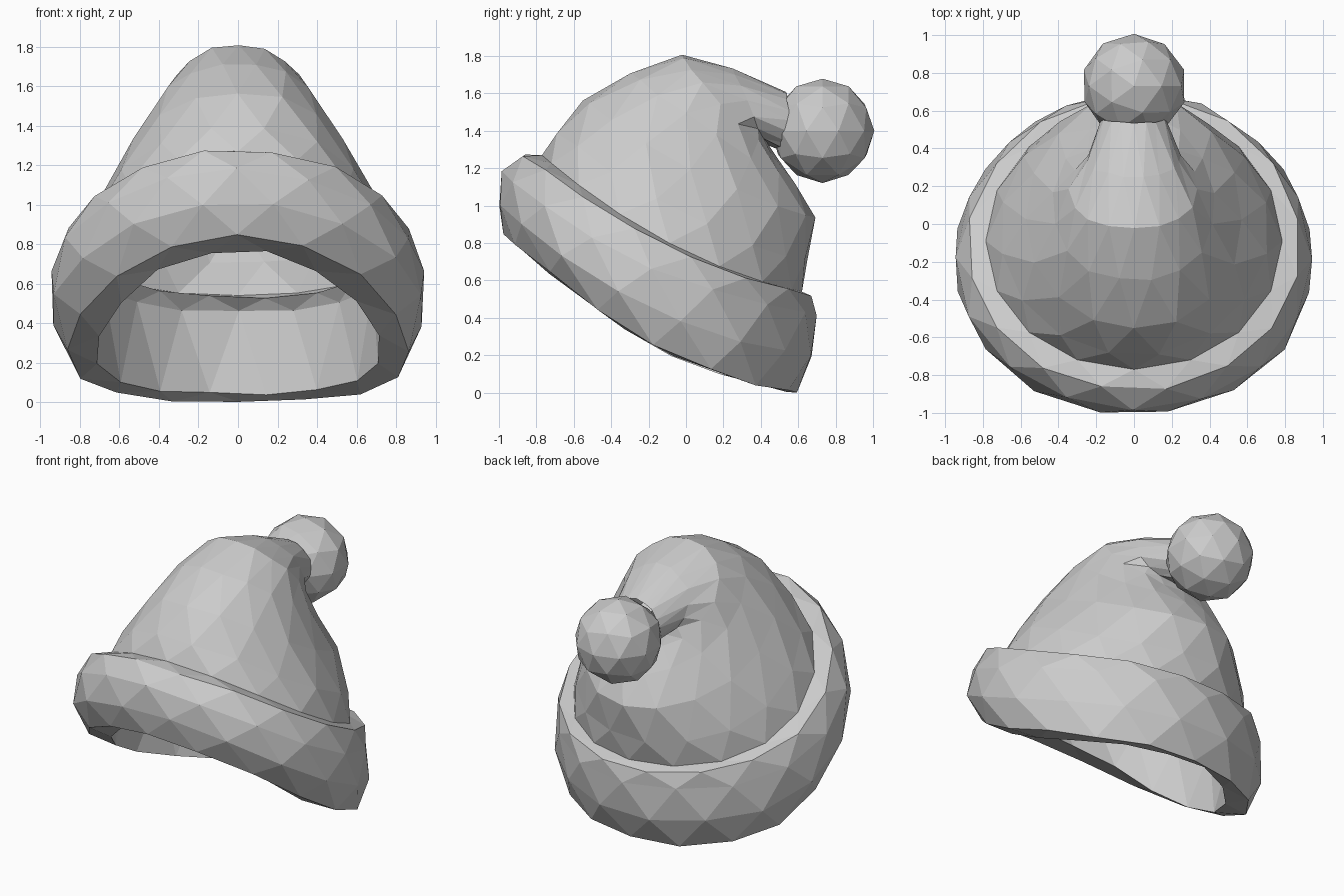
import bpy, bmesh, math, random
from mathutils import Vector

if "Cube" in bpy.data.objects:
    bpy.data.objects.remove(bpy.data.objects["Cube"])

random.seed(4)
N = 16

grey = bpy.data.materials.new("soft grey")
grey.diffuse_color = (0.6, 0.6, 0.6, 1)
grey.use_nodes = True
grey.node_tree.nodes["Principled BSDF"].inputs["Base Color"].default_value = grey.diffuse_color


def finish(bm, name):
    bmesh.ops.recalc_face_normals(bm, faces=bm.faces)
    me = bpy.data.meshes.new(name)
    bm.to_mesh(me)
    bm.free()
    me.materials.append(grey)
    ob = bpy.data.objects.new(name, me)
    bpy.context.collection.objects.link(ob)
    return ob


def blend(f, s, b, c):
    # smooth front -> side -> back interpolation
    return s + (f - b) / 2 * c + ((f + b) / 2 - s) * c * c


def loft(name, rings, closed, plain):
    # ring: front (y, z), side (x, y, z), back (y, z); odd rings turn half a step
    bm = bmesh.new()
    rows = []
    for i, (f, s, b) in enumerate(rings):
        row = []
        for j in range(N):
            t = 2 * math.pi * (j + (i % 2) * 0.5) / N
            c = math.cos(t)
            p = Vector((s[0] * math.sin(t), blend(f[0], s[1], b[0], c),
                        blend(f[1], s[2], b[1], c)))
            if i != plain:
                p += Vector([random.uniform(-0.008, 0.008) for _ in range(3)])
                p.z = max(p.z, 0)
            row.append(bm.verts.new(p))
        rows.append(row)
    for i in range(len(rows) if closed else len(rows) - 1):
        lo, hi = rows[i], rows[(i + 1) % len(rows)]
        for j in range(N):
            k = (j + 1) % N
            if i % 2 == 0:
                bm.faces.new((lo[j], lo[k], hi[j]))
                bm.faces.new((lo[k], hi[k], hi[j]))
            else:
                bm.faces.new((lo[j], lo[k], hi[k]))
                bm.faces.new((lo[j], hi[k], hi[j]))
    return finish(bm, name)


# Thick tilted brim, hollow in the middle, its top edge tucked into the hat
crease = ((-0.77, 1.27), (0.785, -0.09, 0.80), (0.62, 0.54))
brim = [
    ((-0.97, 0.85), (0.87, -0.17, 0.26), (0.60, 0.00)),
    ((-1.01, 1.02), (0.95, -0.20, 0.46), (0.69, 0.20)),
    ((-0.98, 1.18), (0.94, -0.18, 0.67), (0.70, 0.42)),
    ((-0.88, 1.28), (0.88, -0.13, 0.80), (0.68, 0.52)),
    crease,
    ((-0.70, 1.20), (0.71, -0.09, 0.77), (0.51, 0.53)),
    ((-0.79, 1.08), (0.73, -0.13, 0.67), (0.57, 0.46)),
    ((-0.76, 0.77), (0.72, -0.20, 0.26), (0.52, 0.04)),
]
loft("brim", brim, True, 4)

# Soft cone that folds over backwards to the bobble
body = [
    crease,
    ((-0.70, 1.40), (0.71, -0.02, 0.96), (0.655, 0.70)),
    ((-0.55, 1.57), (0.57, 0.02, 1.20), (0.69, 0.93)),
    ((-0.30, 1.72), (0.43, 0.08, 1.43), (0.59, 1.12)),
    ((-0.02, 1.805), (0.34, 0.18, 1.55), (0.48, 1.26)),
    ((0.25, 1.73), (0.25, 0.34, 1.52), (0.43, 1.33)),
    ((0.54, 1.61), (0.17, 0.56, 1.45), (0.58, 1.27)),
]
loft("hat_body", body, False, 0)

# Bobble at the tip
bm = bmesh.new()
bmesh.ops.create_icosphere(bm, subdivisions=2, radius=0.28)
for v in bm.verts:
    v.co = v.co * random.uniform(0.98, 1.0) + Vector((0, 0.73, 1.40))
finish(bm, "bobble")
